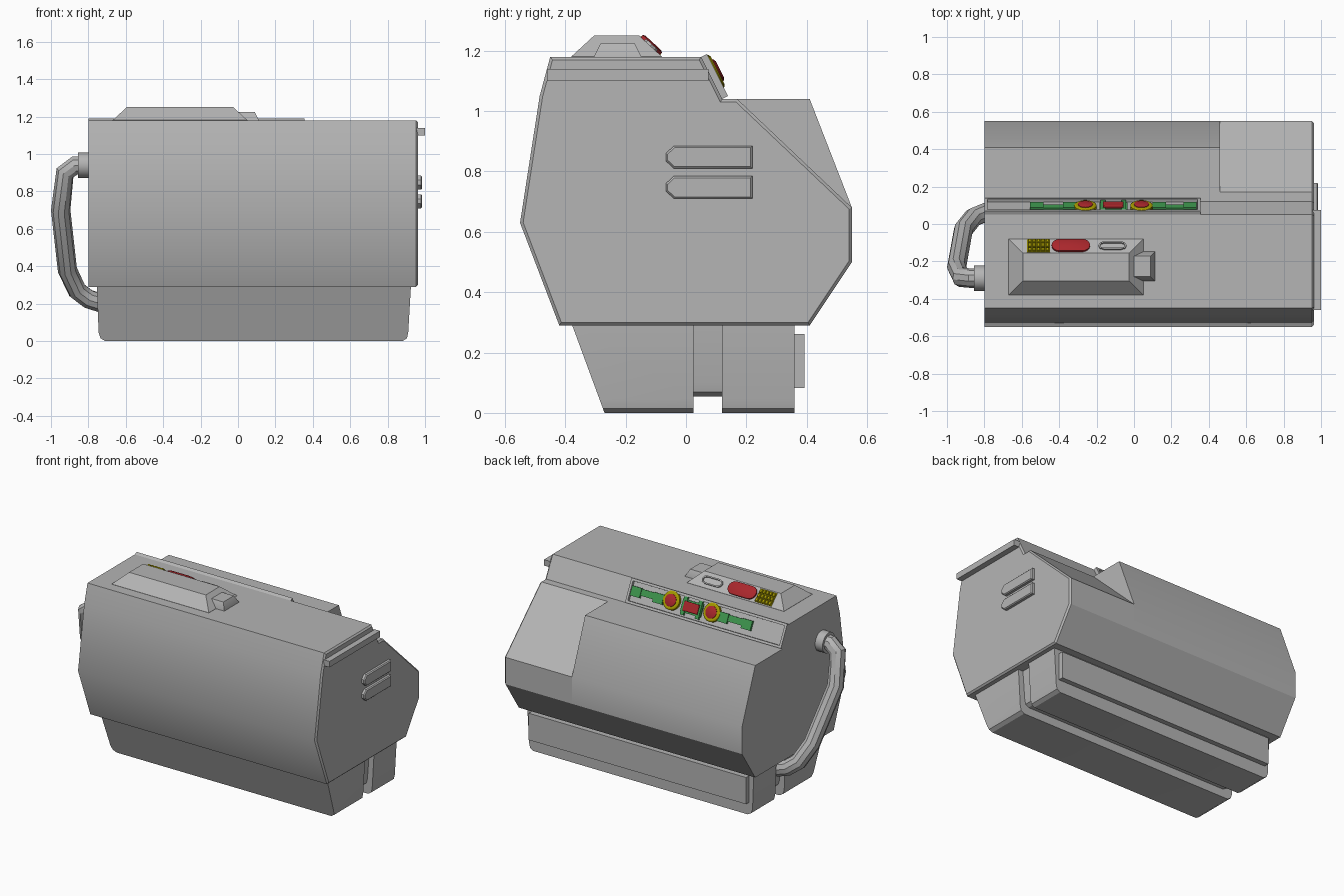
import bpy, bmesh, math
from mathutils import Matrix, Vector

cube = bpy.data.objects.get("Cube")
if cube:
    bpy.data.objects.remove(cube, do_unlink=True)


def material(name, r, g, b):
    m = bpy.data.materials.new(name)
    m.use_nodes = True
    m.diffuse_color = (r, g, b, 1)
    m.node_tree.nodes["Principled BSDF"].inputs["Base Color"].default_value = (r, g, b, 1)
    return m


GREY = material("light grey", 0.46, 0.46, 0.46)
RED = material("red", 0.40, 0.02, 0.025)
GREEN = material("green", 0.05, 0.32, 0.08)
YELLOW = material("yellow", 0.40, 0.34, 0.0)


def frame(origin, v, w):
    """Local axes: u = v x w, v = up in the outline, w = extrusion direction."""
    v, w = Vector(v).normalized(), Vector(w).normalized()
    m = Matrix((v.cross(w), v, w)).transposed().to_4x4()
    m.translation = origin
    return m


def finish(name, me, mat):
    me.materials.append(mat)
    me.shade_smooth()
    me.set_sharp_from_angle(angle=math.radians(32))
    ob = bpy.data.objects.new(name, me)
    bpy.context.collection.objects.link(ob)
    return ob


def prism(name, outline, lo, hi, place, mat=GREY, steps=(), shear=None):
    """Extrude an outline from lo to hi, then inset the end face in (thickness, depth) steps."""
    bm = bmesh.new()
    base = [bm.verts.new((u, v, lo)) for u, v in outline]
    end = [bm.verts.new((u, v, hi + (shear(v) if shear else 0))) for u, v in outline]
    bm.faces.new(base)
    cap = bm.faces.new(end)
    n = len(base)
    for i in range(n):
        j = (i + 1) % n
        bm.faces.new((base[i], base[j], end[j], end[i]))
    bmesh.ops.recalc_face_normals(bm, faces=bm.faces)
    for thickness, depth in steps:
        bmesh.ops.inset_individual(bm, faces=[cap], thickness=thickness, depth=depth,
                                   use_even_offset=True)
    bm.transform(place)
    me = bpy.data.meshes.new(name)
    bm.to_mesh(me)
    bm.free()
    return finish(name, me, mat)


def rect(u0, u1, v0, v1):
    return [(u0, v0), (u1, v0), (u1, v1), (u0, v1)]


def circle(cu, cv, r, n=16):
    return [(cu + r * math.cos(2 * math.pi * i / n), cv + r * math.sin(2 * math.pi * i / n))
            for i in range(n)]


def pill(u0, u1, cv, r, n=8):
    pts = []
    for c, start in ((u1 - r, -0.5), (u0 + r, 0.5)):
        for i in range(n + 1):
            a = math.pi * (start + i / n)
            pts.append((c + r * math.cos(a), cv + r * math.sin(a)))
    return pts


X, Y, Z = Vector((1, 0, 0)), Vector((0, 1, 0)), Vector((0, 0, 1))
along_x = frame((0, 0, 0), Z, X)      # outline in (y, z)
along_front = frame((0, 0, 0), Z, -Y)  # outline in (x, z)
on_top = frame((0, 0, 1.18), Y, Z)    # outline in (x, y)

# Main body: full section, and a section with the rear corner sliced off
shell = [(0.55, 0.50), (0.41, 0.29), (-0.42, 0.29), (-0.55, 0.63), (-0.485, 1.05),
         (-0.45, 1.18), (0.05, 1.18), (0.12, 1.04)]
prism("body_main", shell + [(0.41, 1.04), (0.55, 0.68)], -0.80, 0.46, along_x)
prism("body_cut_end", shell + [(0.17, 1.04), (0.55, 0.68)], 0.46, 0.952, along_x,
      steps=[(0.01, 0.01)])

# End rail and the two pointed vents
prism("end_rail", rect(-0.46, 0.075, 1.10, 1.14), 0.955, 1.0, along_x)
for i, z in enumerate((0.71, 0.81)):
    vent = [(-0.04, z), (0.22, z), (0.22, z + 0.075), (-0.04, z + 0.075),
            (-0.067, z + 0.05), (-0.067, z + 0.025)]
    prism(f"end_vent_{i + 1}", vent, 0.955, 0.978, along_x, steps=[(0.006, 0.006)])


# Base: sloped front block, recessed centre, rear block with a plate
def base_outline(inset, bottom):
    a, b = -0.755 + inset, 0.925 - inset
    return [(a, 0.30), (a + 0.01, bottom + 0.045), (a + 0.02, bottom + 0.015),
            (a + 0.045, bottom), (b - 0.045, bottom), (b - 0.022, bottom + 0.015),
            (b - 0.015, bottom + 0.045), (b, 0.30)]


prism("base_front", base_outline(0, 0), -0.025, 0.27, along_front,
      shear=lambda z: 0.107 * z / 0.29)
prism("base_centre", base_outline(0.035, 0.055), -0.13, -0.015, along_front)
prism("base_rear", base_outline(0, 0), -0.36, -0.12, along_front)
prism("base_rear_plate", rect(-0.72, 0.89, 0.083, 0.262), -0.393, -0.355, along_front)

# Top housing with a tapered end block
prism("top_housing", rect(-0.67, 0.05, -0.38, -0.08), -0.01, 0.001, on_top,
      steps=[(0.076, 0.07)])
prism("top_housing_block", rect(-0.06, 0.112, -0.305, -0.148), -0.01, 0.001, on_top,
      steps=[(0.023, 0.045)])

# Controls on the housing's rear slope (local u runs towards -x)
slope = frame((0, -0.118, 1.216), (0, -1, 0.92), (0, 0.92, 1))
prism("oval_button", pill(0.235, 0.44, 0, 0.043), -0.01, 0.010, slope, RED,
      steps=[(0.008, 0.004)])
prism("slot_surround", pill(0.04, 0.19, 0, 0.027, 4), -0.01, 0.008, slope,
      steps=[(0.008, 0), (0.001, -0.014)])
prism("keypad_back", rect(0.45, 0.572, -0.045, 0.045), -0.01, 0.003, slope, YELLOW)
for col in range(5):
    for row in range(3):
        u, v = 0.453 + col * 0.024, -0.043 + row * 0.03
        prism("keypad_key", rect(u, u + 0.019, v, v + 0.025), 0, 0.009, slope, YELLOW,
              steps=[(0.003, 0.003)])

# Sloped rear panel with a recessed face
panel = frame((0, 0.085, 1.11), (0, -1, 2), (0, 2, 1))
prism("rear_panel", rect(-0.355, 0.80, -0.078, 0.078), -0.005, 0.022, panel,
      steps=[(0.016, 0), (0.001, -0.016)])

# Green strips with thicker ends, centre unit and two round lamps
for i, (a, b) in enumerate(((-0.335, -0.10), (0.31, 0.555))):
    prism(f"green_strip_{i + 1}", rect(a, b, -0.012, 0.030), 0, 0.016, panel, GREEN)
    for end in (a, b - 0.07):
        prism(f"green_strip_end_{i + 1}", rect(end, end + 0.07, -0.028, 0.034), 0, 0.021,
              panel, GREEN)
prism("centre_unit", rect(0.035, 0.185, -0.036, 0.046), 0, 0.016, panel, GREEN)
for u in (0.042, 0.152):
    prism("centre_unit_prong", rect(u, u + 0.026, -0.052, 0.062), 0, 0.021, panel, GREEN)
prism("centre_button", rect(0.055, 0.165, -0.026, 0.036), 0, 0.026, panel, RED,
      steps=[(0.006, 0.004)])
for i, u in enumerate((-0.04, 0.26)):
    prism(f"lamp_ring_{i + 1}", circle(u, 0.014, 0.060), 0.004, 0.024, panel, YELLOW,
          steps=[(0.008, 0.005)])
    prism(f"lamp_lens_{i + 1}", circle(u, 0.014, 0.040), 0.01, 0.032, panel, RED,
          steps=[(0.010, 0.005)])

# Side pipe and its collar
path = [(-0.79, -0.29, 0.94), (-0.87, -0.29, 0.94), (-0.925, -0.285, 0.90),
        (-0.948, -0.23, 0.70), (-0.912, -0.03, 0.38), (-0.86, 0.035, 0.27),
        (-0.80, 0.06, 0.225), (-0.72, 0.065, 0.20)]
curve = bpy.data.curves.new("side_pipe_path", "CURVE")
curve.dimensions = "3D"
curve.bevel_depth = 0.052
curve.bevel_resolution = 3
spline = curve.splines.new("POLY")
spline.points.add(len(path) - 1)
for point, co in zip(spline.points, path):
    point.co = (*co, 1)
temp = bpy.data.objects.new("side_pipe_path", curve)
bpy.context.collection.objects.link(temp)
bpy.context.view_layer.update()
pipe_mesh = bpy.data.meshes.new_from_object(
    temp.evaluated_get(bpy.context.evaluated_depsgraph_get()))
bpy.data.objects.remove(temp, do_unlink=True)
pipe_mesh.materials.clear()
finish("side_pipe", pipe_mesh, GREY)
prism("pipe_collar", circle(0, 0, 0.068), -0.01, 0.055,
      frame((-0.80, -0.29, 0.94), Z, -X))
